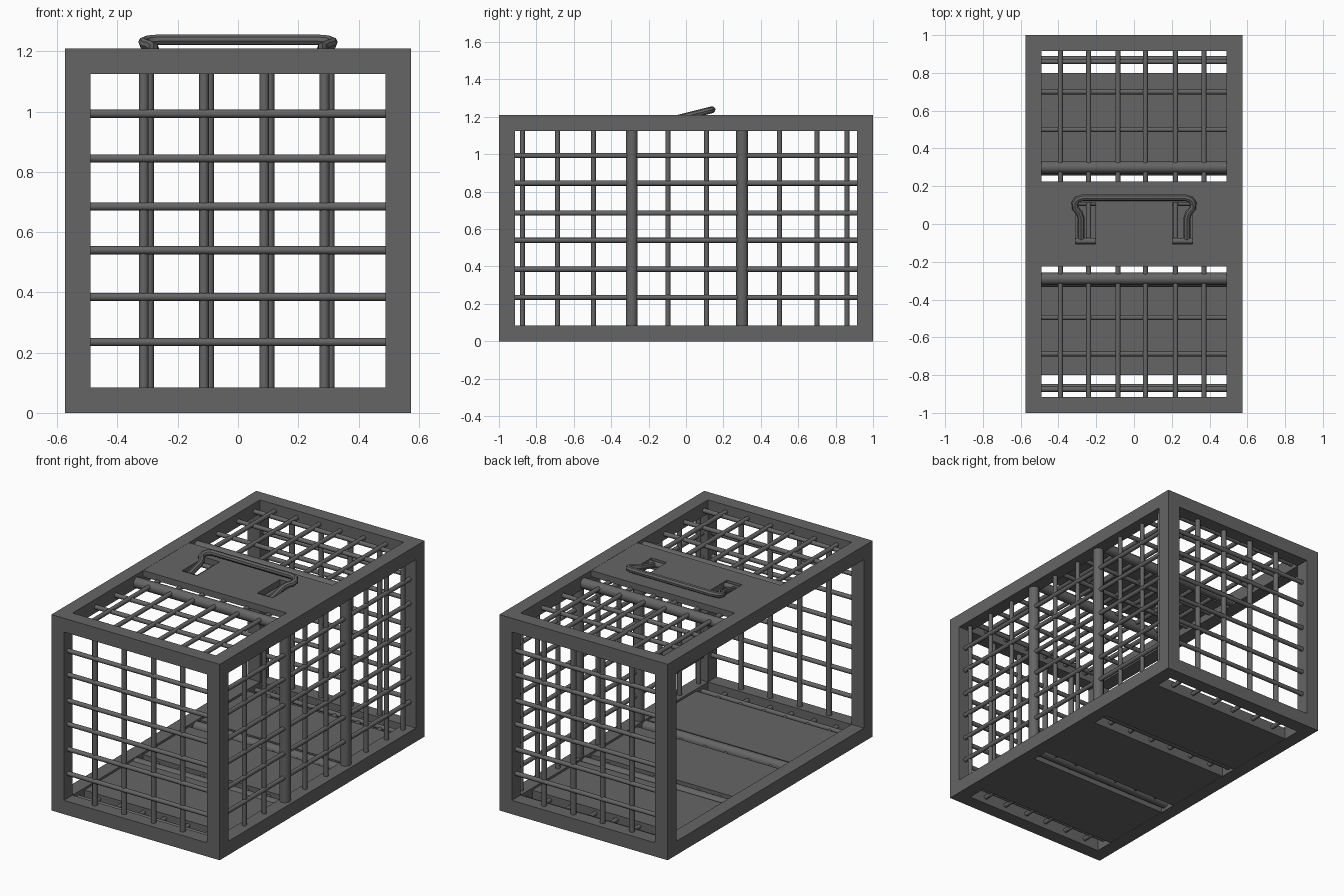
import bpy, bmesh, math
from mathutils import Vector, Matrix

if "Cube" in bpy.data.objects:
    bpy.data.objects.remove(bpy.data.objects["Cube"])

W, L, H, T = 0.575, 1.0, 1.21, 0.085     # half width, half length, height, beam size

metal = bpy.data.materials.new("dark_grey_metal")
metal.diffuse_color = (0.13, 0.13, 0.13, 1)
metal.use_nodes = True
metal.node_tree.nodes["Principled BSDF"].inputs["Base Color"].default_value = metal.diffuse_color


def finish(name, bm, smooth=False):
    me = bpy.data.meshes.new(name)
    bm.to_mesh(me)
    bm.free()
    me.materials.append(metal)
    ob = bpy.data.objects.new(name, me)
    bpy.context.collection.objects.link(ob)
    if smooth:
        bpy.ops.object.select_all(action='DESELECT')
        ob.select_set(True)
        bpy.context.view_layer.objects.active = ob
        bpy.ops.object.shade_smooth_by_angle(angle=math.radians(40))
    return ob


def box(bm, x0, x1, y0, y1, z0, z1):
    m = (Matrix.Translation(((x0 + x1) / 2, (y0 + y1) / 2, (z0 + z1) / 2))
         @ Matrix.Diagonal((x1 - x0, y1 - y0, z1 - z0, 1)))
    bmesh.ops.create_cube(bm, size=1, matrix=m)


def rod(bm, a, b, r):
    a, b = Vector(a), Vector(b)
    d = b - a
    m = Matrix.Translation((a + b) / 2) @ d.to_track_quat('Z', 'Y').to_matrix().to_4x4()
    bmesh.ops.create_cone(bm, cap_ends=True, segments=12, radius1=r, radius2=r,
                          depth=d.length, matrix=m)


# outer frame: four posts, four long rails, four cross rails
bm = bmesh.new()
for sx in (-1, 1):
    xs = sorted((sx * W, sx * (W - T)))
    for sy in (-1, 1):
        box(bm, *xs, *sorted((sy * L, sy * (L - T))), 0, H)
    for z in (0, H - T):
        box(bm, *xs, -L + T, L - T, z, z + T)
for sy in (-1, 1):
    for z in (0, H - T):
        box(bm, -W + T, W - T, *sorted((sy * L, sy * (L - T))), z, z + T)
finish("cage_frame", bm)

# bar positions
Z_BARS = (0.235, 0.385, 0.54, 0.685, 0.845, 0.993)
X_BARS = (-0.39, -0.24, -0.085, 0.06, 0.22, 0.37)
Y_BARS = (-0.875, -0.687, -0.495, -0.29, -0.097, 0.11, 0.30, 0.50, 0.70, 0.86)
R, RV, RT = 0.0135, 0.016, 0.032
IX, IY = W - 0.06, L - 0.06


def y_radius(y):
    return RT if 0.25 < abs(y) < 0.35 else R


# end grilles
for name, s in (("front_grille", -1), ("back_grille", 1)):
    bm = bmesh.new()
    for x in (-0.3, -0.1, 0.1, 0.3):
        x -= 0.004 - s * 0.009
        rod(bm, (x, s * 0.948, 0.06), (x, s * 0.948, H - 0.06), RV)
    for z in Z_BARS:
        rod(bm, (-IX, s * 0.957, z), (IX, s * 0.957, z), R)
    finish(name, bm, True)

# right side grille (left side is open)
bm = bmesh.new()
for y in Y_BARS:
    rod(bm, (W - 0.05, y, 0.06), (W - 0.05, y, H - 0.06), y_radius(y))
for z in Z_BARS:
    rod(bm, (W - 0.044, -IY, z), (W - 0.044, IY, z), R)
finish("side_grille", bm, True)

# roof and floor grilles
for name, z, s in (("roof_grille", H - 0.05, 1), ("floor_grille", 0.05, -1)):
    bm = bmesh.new()
    for y in Y_BARS:
        rod(bm, (-IX, s * y, z), (IX, s * y, z), y_radius(y))
    for x in X_BARS:
        rod(bm, (x, -IY, z + s * 0.007), (x, IY, z + s * 0.007), R)
    finish(name, bm, True)

# floor panels with narrow slots between them
bm = bmesh.new()
for y0, y1 in ((-0.80, -0.33), (-0.225, 0.225), (0.33, 0.80)):
    box(bm, -W + T, W - T, y0, y1, 0.001, 0.072)
finish("floor_panels", bm)

# roof panel with two handle slots
bm = bmesh.new()
PZ = (H - 0.04, H - 0.001)
box(bm, -0.205, 0.205, -0.225, 0.225, *PZ)
for s in (-1, 1):
    box(bm, *sorted((s * 0.31, s * (W - T))), -0.225, 0.225, *PZ)
    xs = sorted((s * 0.205, s * 0.31))
    box(bm, *xs, -0.225, -0.105, *PZ)
    box(bm, *xs, 0.115, 0.225, *PZ)
finish("roof_panel", bm)

# carrying handle: bent tube, tilted upward toward the back
half = [(0.28, -0.09), (0.28, 0.03), (0.29, 0.06), (0.311, 0.085), (0.313, 0.11),
        (0.30, 0.13), (0.27, 0.14)]
pts = [(-x, y) for x, y in half] + [(x, y) for x, y in reversed(half)]
cu = bpy.data.curves.new("handle_path", 'CURVE')
cu.dimensions = '3D'
cu.bevel_depth = 0.018
cu.bevel_resolution = 2
cu.use_fill_caps = True
sp = cu.splines.new('POLY')
sp.points.add(len(pts) - 1)
for p, (x, y) in zip(sp.points, pts):
    p.co = (x, y, 1.203 + 0.25 * y, 1)
tmp = bpy.data.objects.new("handle_path", cu)
bpy.context.collection.objects.link(tmp)
bpy.context.view_layer.update()
me = bpy.data.meshes.new_from_object(tmp.evaluated_get(bpy.context.evaluated_depsgraph_get()))
bpy.data.objects.remove(tmp)
bm = bmesh.new()
bm.from_mesh(me)
# pivot pins across the slots
for s in (-1, 1):
    rod(bm, (s * 0.20, -0.09, 1.185), (s * 0.315, -0.09, 1.185), 0.016)
finish("carry_handle", bm, True)
